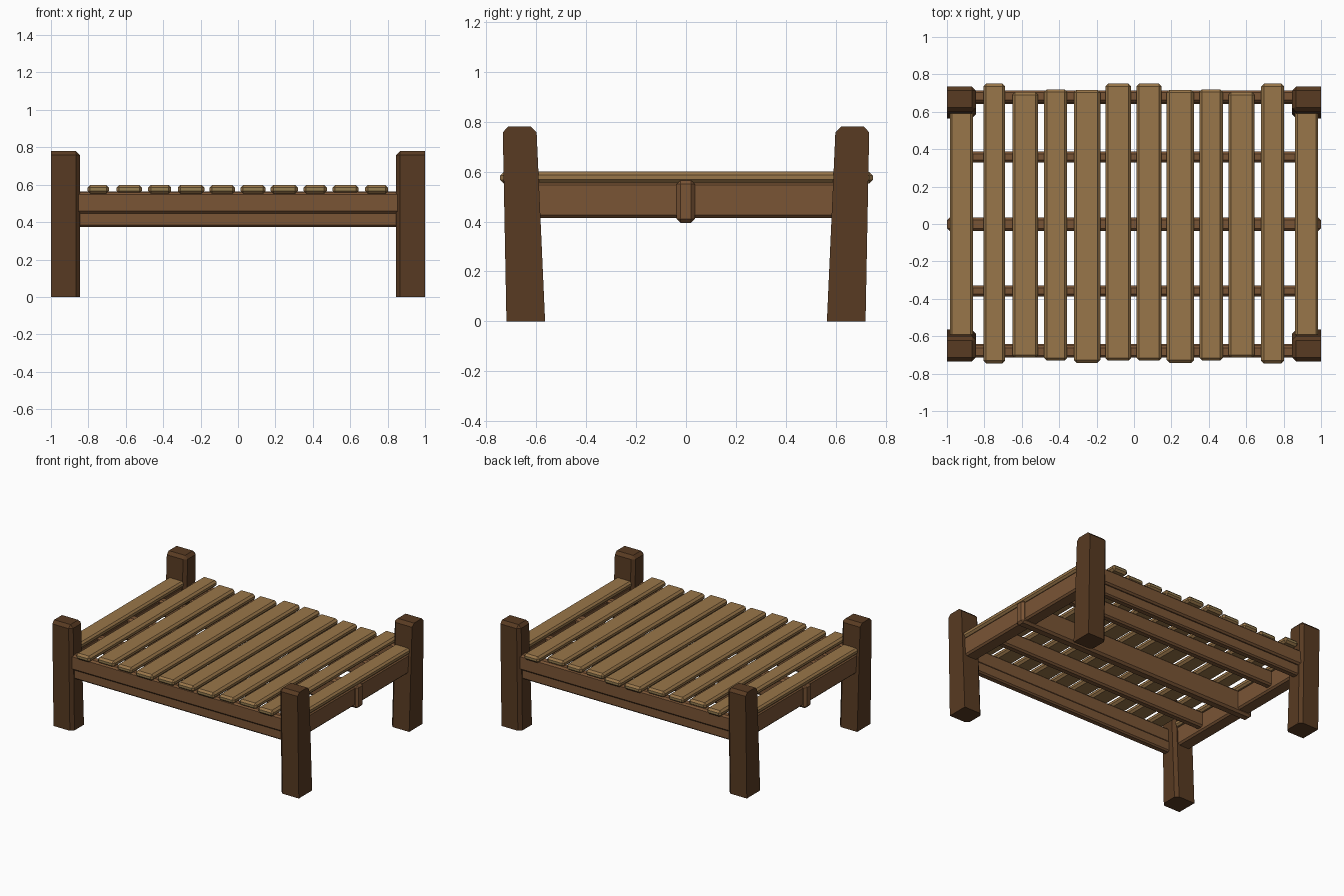
import bpy, bmesh
from mathutils import Vector

default = bpy.data.objects.get("Cube")
if default:
    bpy.data.objects.remove(default)


def material(name, rgb):
    m = bpy.data.materials.new(name)
    m.use_nodes = True
    color = (*rgb, 1)
    m.diffuse_color = color
    m.node_tree.nodes["Principled BSDF"].inputs["Base Color"].default_value = color
    return m


POST = material("dark_brown_wood", (0.098, 0.043, 0.016))
BEAM = material("mid_brown_wood", (0.195, 0.090, 0.036))
PLANK = material("light_plank_wood", (0.318, 0.181, 0.067))
END = material("plank_end_grain", (0.300, 0.205, 0.080))


def box(bm, x, y, z):
    """Box between the given (low, high) ranges."""
    bmesh.ops.create_cube(bm, size=1)
    for v in bm.verts:
        v.co = Vector([r[0] if c < 0 else r[1] for c, r in zip(v.co, (x, y, z))])


def chamfer(bm, edges, width):
    bmesh.ops.bevel(bm, geom=edges, offset=width, segments=1, affect='EDGES',
                    profile=0.5, clamp_overlap=True)


def finish(bm, name, mats):
    bmesh.ops.recalc_face_normals(bm, faces=bm.faces)
    mesh = bpy.data.meshes.new(name)
    bm.to_mesh(mesh)
    bm.free()
    for m in mats:
        mesh.materials.append(m)
    ob = bpy.data.objects.new(name, mesh)
    bpy.context.collection.objects.link(ob)
    return ob


def board(name, x, y, z, width=0.012, mats=(BEAM,)):
    """Chamfered timber; a second material goes on its front and back ends."""
    bm = bmesh.new()
    box(bm, x, y, z)
    chamfer(bm, bm.edges[:], width)
    bm.normal_update()
    if len(mats) > 1:
        for f in bm.faces:
            f.material_index = int(abs(f.normal.y) > 0.9)
    return finish(bm, name, mats)


def post(name, sx, sy):
    """Leaning corner post, chamfered on the top and the inner corners."""
    bm = bmesh.new()
    box(bm, (0.845, 1.0), (0.565, 0.72), (0, 0.78))
    for v in bm.verts:
        if v.co.z > 0.5:
            v.co.y = 0.6 if v.co.y < 0.65 else 0.735
    edges = []
    for e in bm.edges:
        a, b = (v.co for v in e.verts)
        outer = min(a.x, b.x) > 0.99
        top = min(a.z, b.z) > 0.7
        upright = abs(a.z - b.z) > 0.5
        if not outer and (top or upright):
            edges.append(e)
    chamfer(bm, edges, 0.022)
    for v in bm.verts:
        v.co.x *= sx
        v.co.y *= sy
    return finish(bm, name, (POST,))


# Corner posts
for sx, side in ((1, "left"), (-1, "right")):
    for sy, end in ((-1, "front"), (1, "back")):
        post(f"{end}_{side}_post", sx, sy)


def span(s, a, b):
    return tuple(sorted((s * a, s * b)))


# Front and back rails with a lower ledger under each
for s, end in ((-1, "front"), (1, "back")):
    board(f"{end}_rail", (-0.88, 0.88), span(s, 0.65, 0.715), (0.447, 0.56))
    board(f"{end}_ledger", (-0.88, 0.88), span(s, 0.642, 0.695), (0.375, 0.458), 0.01)

# End rails and the planks lying on them
for s, side in ((1, "left"), (-1, "right")):
    board(f"{side}_end_rail", span(s, 0.875, 0.978), (-0.625, 0.625), (0.414, 0.558))
    board(f"{side}_end_plank", span(s, 0.86, 0.985), (-0.605, 0.605),
          (0.555, 0.6), 0.013, (PLANK, END))

# Long beams carrying the planks
board("centre_beam", (-1, 1), (-0.038, 0.036), (0.395, 0.565), 0.015)
for s, end in ((-1, "front"), (1, "back")):
    board(f"{end}_joist", (-0.885, 0.885), span(s, 0.33, 0.387), (0.44, 0.558))

# Deck planks: left edge, right edge, front reach, back reach
planks = [
    (-0.805, -0.69, 0.745, 0.75),
    (-0.65, -0.513, 0.715, 0.705),
    (-0.48, -0.357, 0.73, 0.72),
    (-0.322, -0.18, 0.742, 0.717),
    (-0.153, -0.015, 0.73, 0.75),
    (0.013, 0.148, 0.73, 0.75),
    (0.175, 0.32, 0.742, 0.717),
    (0.35, 0.475, 0.73, 0.72),
    (0.505, 0.645, 0.715, 0.705),
    (0.68, 0.803, 0.745, 0.75),
]
for i, (left, right, front, back) in enumerate(planks, 1):
    board(f"deck_plank_{i}", (left, right), (-front, back), (0.553, 0.598),
          0.014, (PLANK, END))
